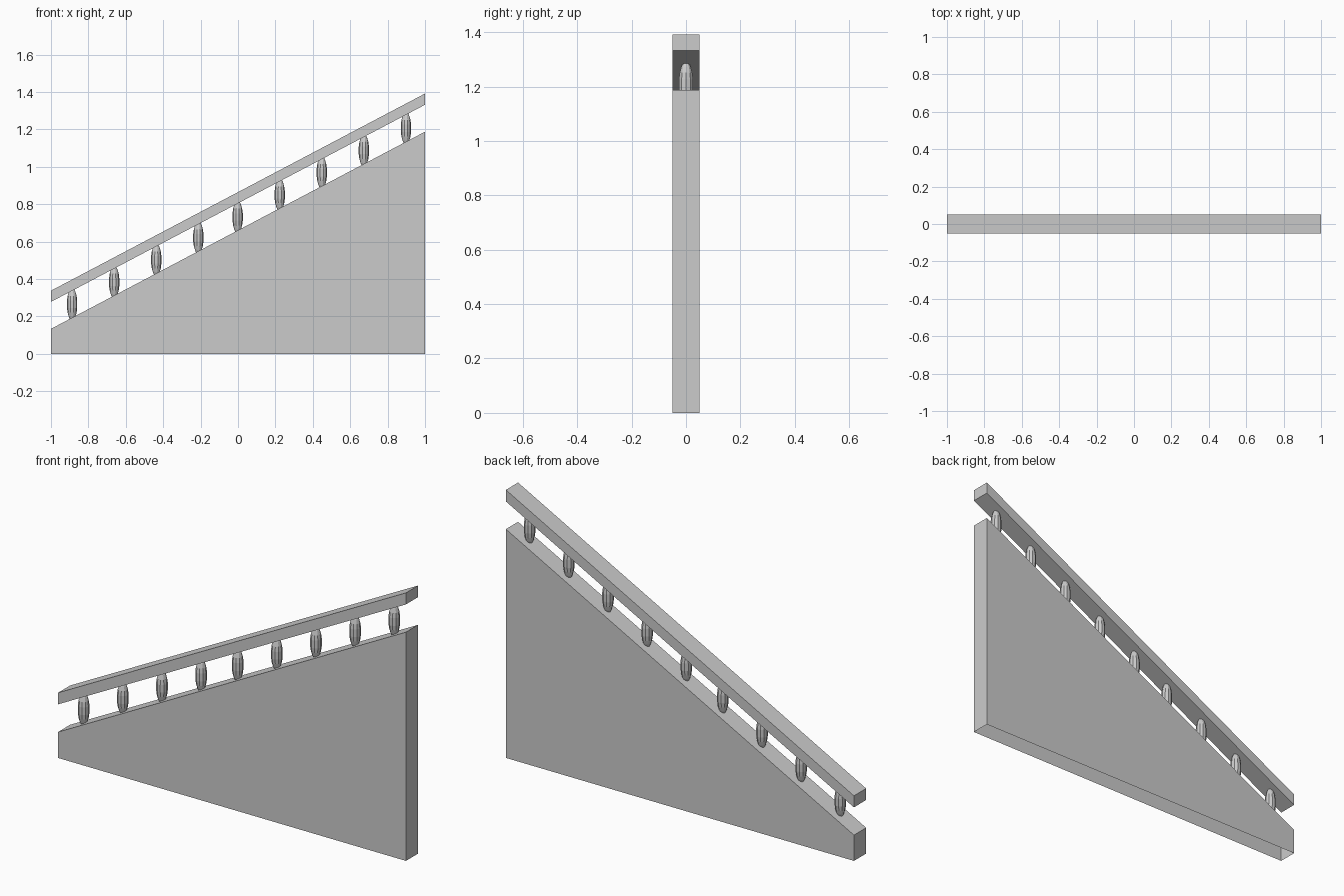
import bpy, bmesh, math

if "Cube" in bpy.data.objects:
    bpy.data.objects.remove(bpy.data.objects["Cube"])

HALF_Y = 0.05
SLOPE = 0.527
WALL_Z, RAIL_Z, RAIL_T = 0.661, 0.805, 0.06   # heights at x = 0


def add_object(name, bm):
    bmesh.ops.recalc_face_normals(bm, faces=bm.faces)
    mesh = bpy.data.meshes.new(name)
    bm.to_mesh(mesh)
    bm.free()
    obj = bpy.data.objects.new(name, mesh)
    bpy.context.collection.objects.link(obj)
    return obj


def extruded_profile(name, pts, open_bottom=False):
    """Extrude an x-z outline across the thickness of the wall."""
    bm = bmesh.new()
    face = bm.faces.new([bm.verts.new((x, -HALF_Y, z)) for x, z in pts])
    ext = bmesh.ops.extrude_face_region(bm, geom=[face], use_keep_orig=True)
    verts = [g for g in ext["geom"] if isinstance(g, bmesh.types.BMVert)]
    bmesh.ops.translate(bm, verts=verts, vec=(0, 2 * HALF_Y, 0))
    bmesh.ops.recalc_face_normals(bm, faces=bm.faces)
    if open_bottom:
        under = [f for f in bm.faces if all(v.co.z < 1e-5 for v in f.verts)]
        bmesh.ops.delete(bm, geom=under, context='FACES_ONLY')
    return add_object(name, bm)


# Sloping stair wall, open underneath
extruded_profile("stair_wall", [(-1, 0), (1, 0), (1, WALL_Z + SLOPE),
                                (-1, WALL_Z - SLOPE)], open_bottom=True)

# Handrail parallel to the wall top
extruded_profile("handrail", [(-1, RAIL_Z - SLOPE), (1, RAIL_Z + SLOPE),
                              (1, RAIL_Z + SLOPE + RAIL_T),
                              (-1, RAIL_Z - SLOPE + RAIL_T)])

# Bulging spindle shared by every baluster: (height, radius)
PROFILE = [(-0.082, 0.011), (-0.066, 0.018), (-0.045, 0.024), (-0.02, 0.0275),
           (0.02, 0.0275), (0.045, 0.024), (0.066, 0.018), (0.082, 0.011)]
SIDES = 10


def baluster(name, x):
    bm = bmesh.new()
    zc = (WALL_Z + RAIL_Z) / 2 + SLOPE * x
    rings = []
    for h, r in PROFILE:
        rings.append([bm.verts.new((x + r * math.cos(a), r * math.sin(a), zc + h))
                      for a in (2 * math.pi * i / SIDES for i in range(SIDES))])
    for lo, hi in zip(rings, rings[1:]):
        for i in range(SIDES):
            j = (i + 1) % SIDES
            bm.faces.new((lo[i], lo[j], hi[j], hi[i]))
    return add_object(name, bm)


# Lower run of four and upper run of five balusters
positions = [-0.887 + 0.225 * i for i in range(4)] + [-0.002 + 0.225 * i for i in range(5)]
for n, x in enumerate(positions, 1):
    baluster(f"baluster_{n}", x)
